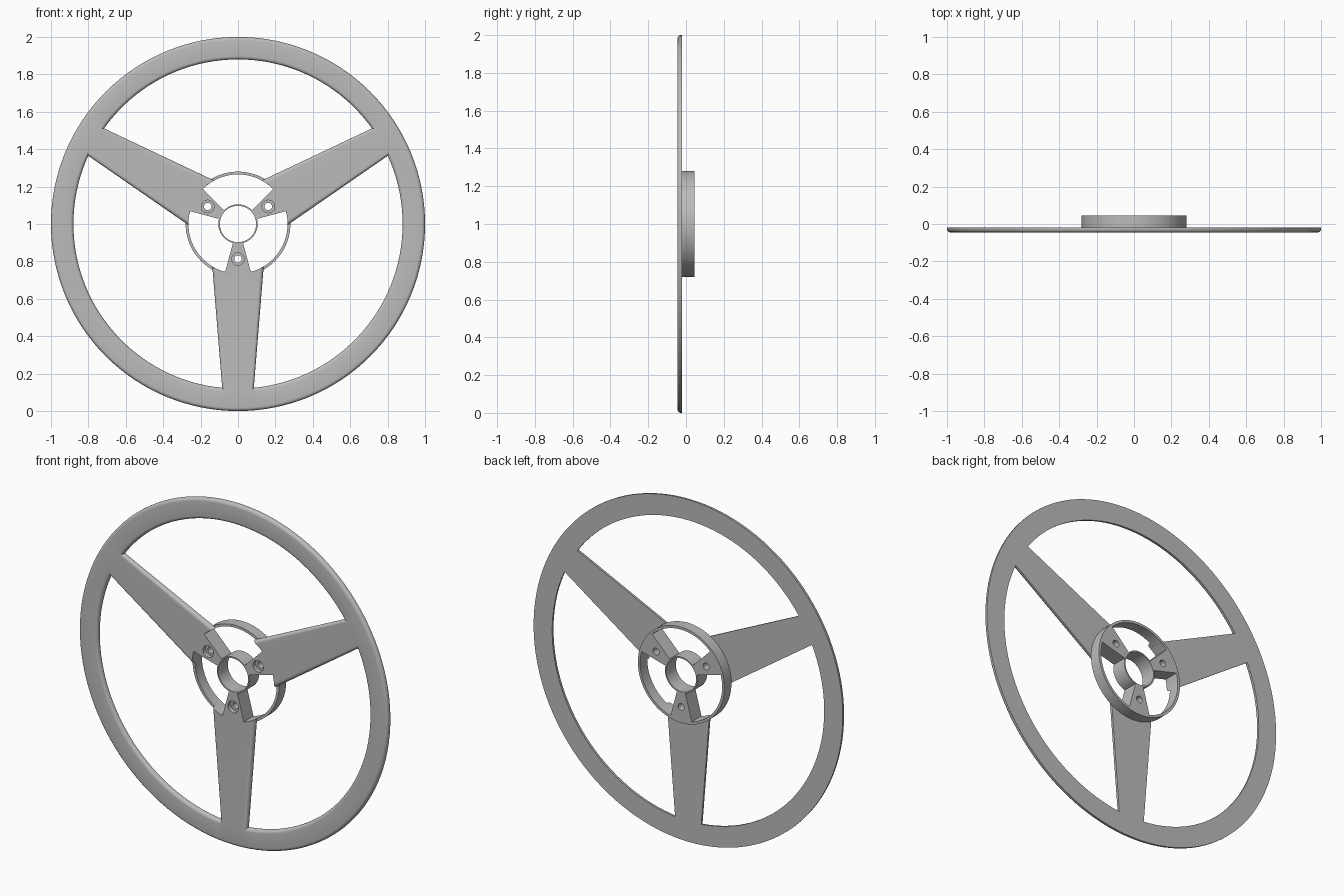
import bpy, bmesh
from math import sin, cos, pi, radians, degrees, atan2, sqrt

if "Cube" in bpy.data.objects:
    bpy.data.objects.remove(bpy.data.objects["Cube"])

FRONT, JOIN, BACK = -0.045, -0.02, 0.045   # depths along y
FILLET = 0.018
RIM_IN, RING_OUT, RING_IN = 0.88, 0.28, 0.265
BOSS_OUT, BORE = 0.105, 0.097
SECTOR = 15                                # half angle of each hub arm
SPOKES = (30, 150, 270)

grey = bpy.data.materials.new("grey")
grey.diffuse_color = (0.5, 0.5, 0.5, 1)
grey.use_nodes = True
grey.node_tree.nodes["Principled BSDF"].inputs["Base Color"].default_value = grey.diffuse_color


def arc(r, a0, a1, n, c=(0, 0)):
    """Points on an arc, angles in degrees, both ends included."""
    angles = [radians(a0 + (a1 - a0) * i / n) for i in range(n + 1)]
    return [(c[0] + r * cos(a), c[1] + r * sin(a)) for a in angles]


def circle(r, n, c=(0, 0)):
    return arc(r, 0, 360, n, c)[:-1]


def spoke_angle(r, off):
    """Angle between a spoke's axis and its tapered edge at radius r."""
    x = r
    for _ in range(30):
        h = 0.136 - 0.0816 * (x - 0.245) - off
        x = sqrt(r * r - h * h)
    return degrees(atan2(h, x))


def screw_holes(r):
    return [circle(r, 24, (0.187 * cos(radians(s)), 0.187 * sin(radians(s)))) for s in SPOKES]


def plate_loops(off):
    """Rim, spokes and hub arms; off widens the openings for the rounded front."""
    loops = [circle(1 - off, 128), circle(BORE, 48)] + screw_holes(0.034)
    rim, root = spoke_angle(RIM_IN + off, off), spoke_angle(RING_IN, off)
    for s in SPOKES:
        e = s + 120
        loops.append(arc(RIM_IN + off, s + rim, e - rim, 40)
                     + arc(RING_IN, e - root, e - SECTOR, 6)
                     + arc(BOSS_OUT, e - SECTOR, s + SECTOR, 16)
                     + arc(RING_IN, s + SECTOR, s + root, 6))
    return loops


def hub_loops(off):
    """Outer ring, boss and the three arms joining them."""
    loops = [circle(RING_OUT, 96), circle(BORE, 48)] + screw_holes(0.02)
    for s in SPOKES:
        loops.append(arc(RING_IN, s + SECTOR, s + 120 - SECTOR, 24)
                     + arc(BOSS_OUT, s + 120 - SECTOR, s + SECTOR, 16))
    return loops


def stack(name, loops_at, levels):
    """Solid built from outlines at (y, offset) levels, capped at both ends."""
    bm = bmesh.new()
    rows = [[[bm.verts.new((x, y, z + 1)) for x, z in loop] for loop in loops_at(off)]
            for y, off in levels]
    for lower, upper in zip(rows, rows[1:]):
        for a, b in zip(lower, upper):
            for i in range(len(a)):
                j = (i + 1) % len(a)
                bm.faces.new((a[i], a[j], b[j], b[i]))
    for row in (rows[0], rows[-1]):
        edges = [bm.edges.get((l[i - 1], l[i])) for l in row for i in range(len(l))]
        bmesh.ops.triangle_fill(bm, use_beauty=True, edges=edges, normal=(0, 1, 0))
    bmesh.ops.recalc_face_normals(bm, faces=bm.faces)
    mesh = bpy.data.meshes.new(name)
    bm.to_mesh(mesh)
    bm.free()
    mesh.materials.append(grey)
    obj = bpy.data.objects.new(name, mesh)
    bpy.context.collection.objects.link(obj)
    bpy.ops.object.select_all(action='DESELECT')
    obj.select_set(True)
    bpy.context.view_layer.objects.active = obj
    bpy.ops.object.shade_smooth_by_angle(angle=radians(30))
    return obj


# Rim and spokes with a rounded front edge and a flat back
rounded = [(FRONT + FILLET * (1 - sin(t)), FILLET * (1 - cos(t)))
           for t in [pi / 2 * (1 - i / 5) for i in range(6)]]
stack("rim_and_spokes", plate_loops, rounded + [(JOIN, 0)])

# Hub behind the spokes
stack("hub", hub_loops, [(JOIN, 0), (BACK, 0)])
